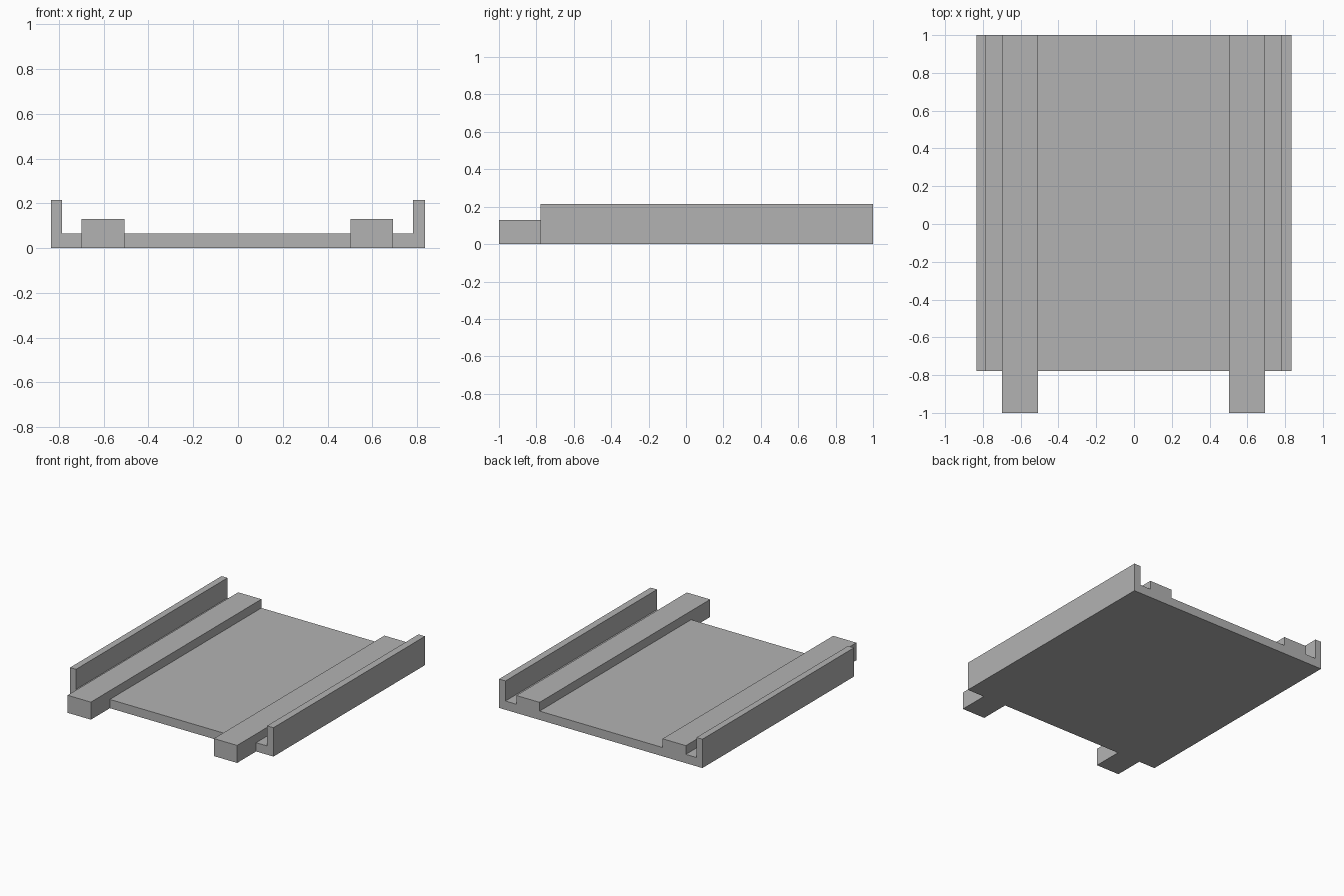
import bpy
import bmesh
from mathutils import Vector

cube = bpy.data.objects.get("Cube")
if cube:
    bpy.data.objects.remove(cube, do_unlink=True)

# Shared levels and ends
FRONT, BACK, TAB_FRONT = -0.777, 1.0, -1.0
DECK_TOP, RAIL_TOP, WALL_TOP = 0.065, 0.13, 0.214

grey = bpy.data.materials.new("plain grey")
grey.use_nodes = True
colour = (0.45, 0.45, 0.45, 1)
grey.diffuse_color = colour
grey.node_tree.nodes["Principled BSDF"].inputs["Base Color"].default_value = colour


def extrude_x(name, x0, x1, profile):
    """Extrude a (y, z) profile from x0 to x1."""
    bm = bmesh.new()
    face = bm.faces.new([bm.verts.new((x0, y, z)) for y, z in profile])
    new = bmesh.ops.extrude_face_region(bm, geom=[face])["geom"]
    moved = [v for v in new if isinstance(v, bmesh.types.BMVert)]
    bmesh.ops.translate(bm, verts=moved, vec=Vector((x1 - x0, 0, 0)))
    bmesh.ops.recalc_face_normals(bm, faces=bm.faces)
    mesh = bpy.data.meshes.new(name)
    bm.to_mesh(mesh)
    bm.free()
    mesh.materials.append(grey)
    obj = bpy.data.objects.new(name, mesh)
    bpy.context.collection.objects.link(obj)
    return obj


def slab(top):
    return [(FRONT, 0), (BACK, 0), (BACK, top), (FRONT, top)]


# Flat deck between the side walls
extrude_x("deck", -0.786, 0.782, slab(DECK_TOP))

# Tall thin side walls
extrude_x("right_wall", -0.835, -0.786, slab(WALL_TOP))
extrude_x("left_wall", 0.782, 0.835, slab(WALL_TOP))

# Rails lie on the deck and drop to the ground past its front edge
rail = [(TAB_FRONT, 0), (FRONT, 0), (FRONT, DECK_TOP),
        (BACK, DECK_TOP), (BACK, RAIL_TOP), (TAB_FRONT, RAIL_TOP)]
extrude_x("right_rail", -0.699, -0.508, rail)
extrude_x("left_rail", 0.502, 0.693, rail)
